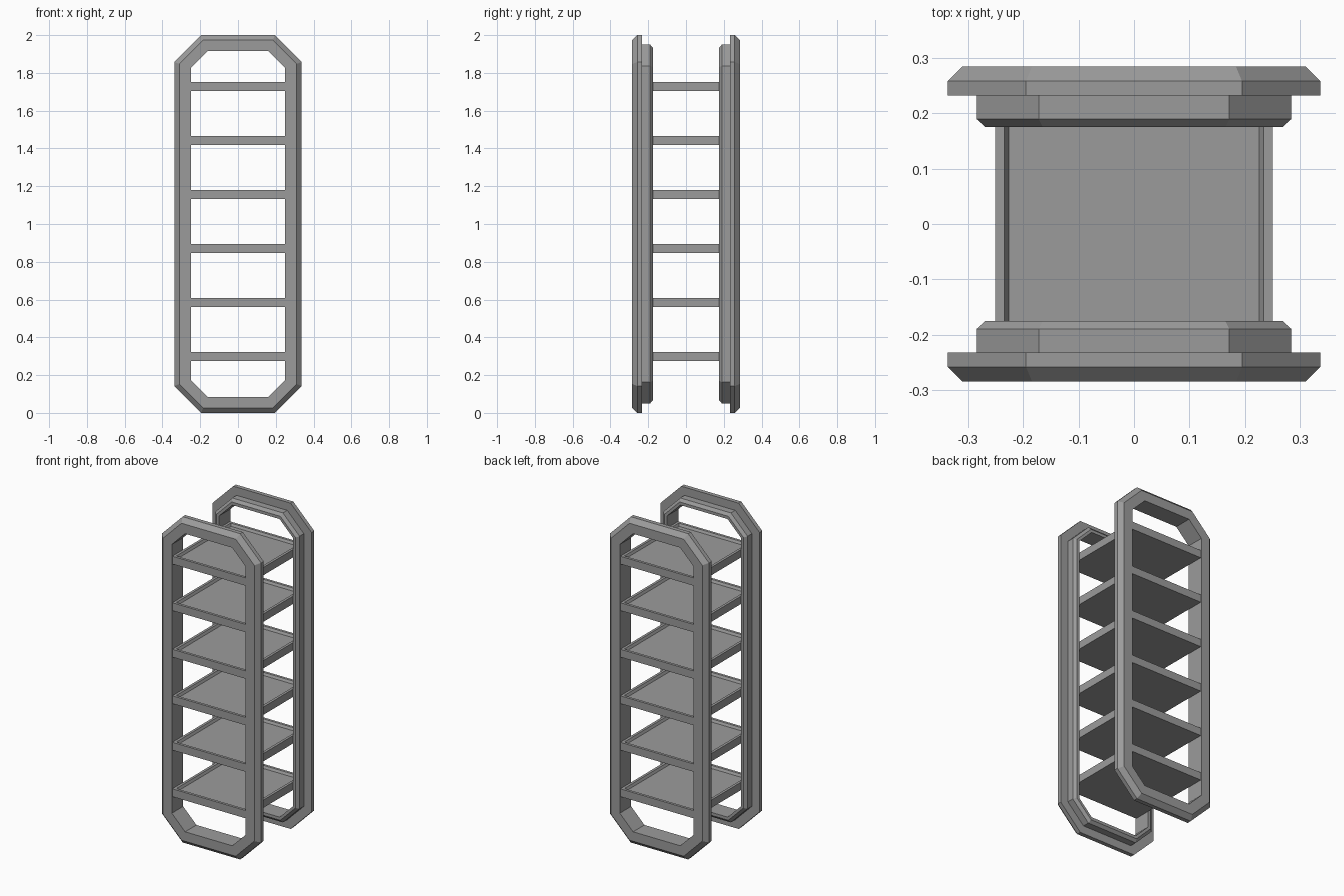
import bpy
import bmesh

cube = bpy.data.objects.get("Cube")
if cube:
    bpy.data.objects.remove(cube, do_unlink=True)

grey = bpy.data.materials.new("plain grey")
grey.use_nodes = True
colour = (0.33, 0.33, 0.33, 1)
grey.diffuse_color = colour
grey.node_tree.nodes["Principled BSDF"].inputs["Base Color"].default_value = colour


def add_object(name, bm):
    bmesh.ops.recalc_face_normals(bm, faces=bm.faces)
    mesh = bpy.data.meshes.new(name)
    bm.to_mesh(mesh)
    bm.free()
    mesh.materials.append(grey)
    obj = bpy.data.objects.new(name, mesh)
    bpy.context.collection.objects.link(obj)
    return obj


def octagon(bm, w, h, c, y):
    """Upright rectangle with cut corners, centred at z = 1."""
    quarter = [(w, h - c), (w - c, h)]
    pts = quarter + [(-x, z) for x, z in reversed(quarter)]
    pts += [(-x, -z) for x, z in pts]
    return [bm.verts.new((x, y, 1 + z)) for x, z in pts]


def end_frame(name, side):
    # half width, half height, corner cut, depth: around the section
    section = [
        (0.25, 0.915, 0.09, 0.285),
        (0.31, 0.973, 0.126, 0.285),
        (0.337, 1.0, 0.142, 0.258),
        (0.337, 1.0, 0.142, 0.232),
        (0.285, 0.95, 0.113, 0.232),
        (0.285, 0.95, 0.113, 0.19),
        (0.268, 0.933, 0.103, 0.175),
        (0.25, 0.915, 0.09, 0.175),
    ]
    bm = bmesh.new()
    rings = [octagon(bm, w, h, c, side * y) for w, h, c, y in section]
    for a, b in zip(rings, rings[1:] + rings[:1]):
        for i in range(8):
            j = (i + 1) % 8
            bm.faces.new((a[i], a[j], b[j], b[i]))
    add_object(name, bm)


def shelf(name, top):
    # tray with a raised rim and sloping inner walls
    bm = bmesh.new()
    bmesh.ops.create_cube(bm, size=1)
    for v in bm.verts:
        v.co.x *= 0.5
        v.co.y *= 0.56
        v.co.z = top if v.co.z > 0 else top - 0.048
    bm.normal_update()
    lid = [f for f in bm.faces if f.normal.z > 0.9]
    bmesh.ops.inset_region(bm, faces=lid, thickness=0.023)
    bmesh.ops.inset_region(bm, faces=lid, thickness=0.011, depth=-0.015)
    add_object(name, bm)


end_frame("front_frame", -1)
end_frame("back_frame", 1)
for n in range(6):
    shelf(f"shelf_{n + 1}", 0.323 + n * 0.2856)
